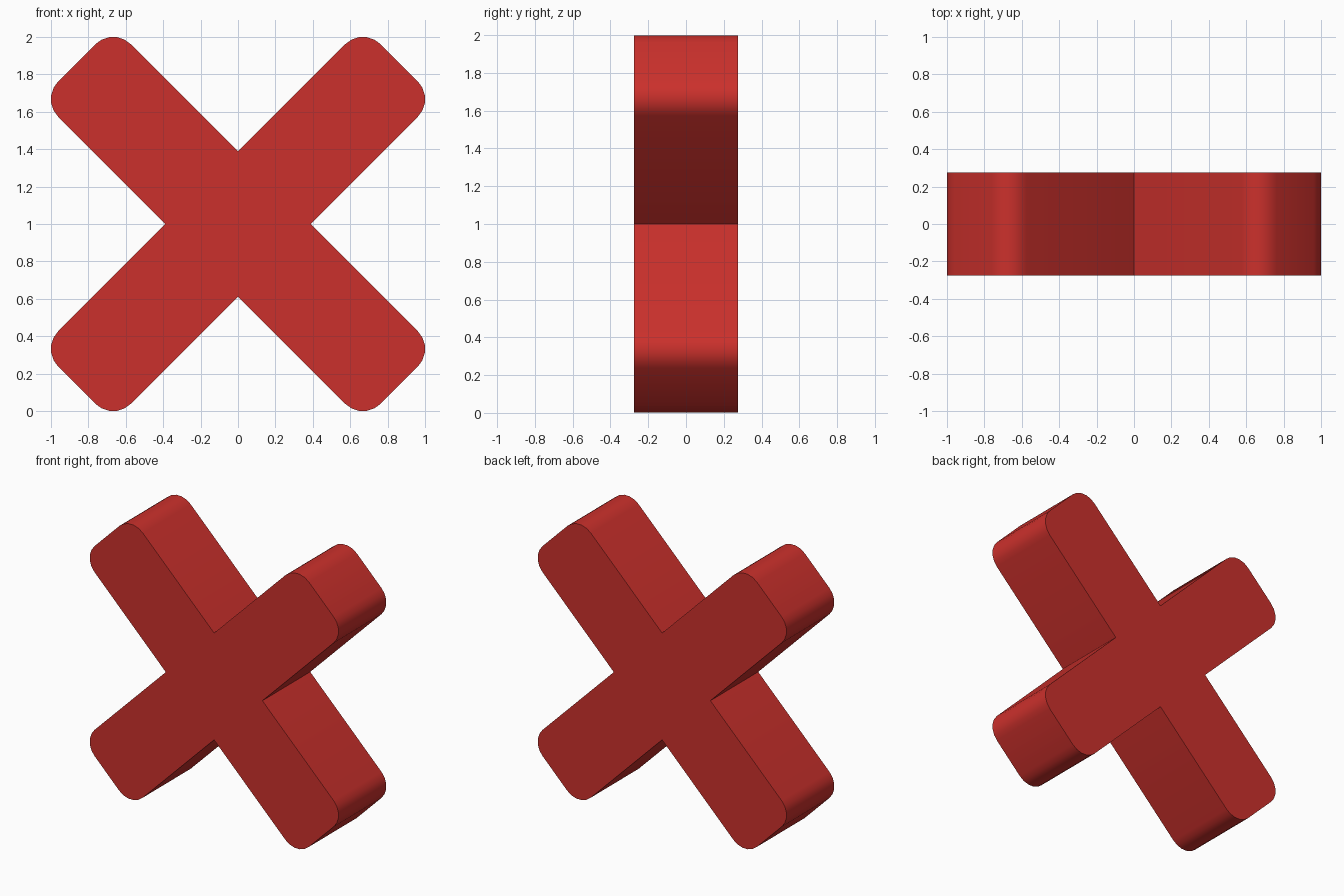
import bpy, bmesh
from math import pi, sin, cos, radians
from mathutils import Vector, Matrix

if "Cube" in bpy.data.objects:
    bpy.data.objects.remove(bpy.data.objects["Cube"])

HALF = 0.2745    # half width of an arm, also half depth
LENGTH = 1.219   # centre to arm tip
R = 0.134        # corner radius at the tips
SEG = 5

# Outline of one arm pointing along +x: two rounded corners, then the inner notch
arm = []
for sy, start in ((-1, -pi / 2), (1, 0)):
    for i in range(SEG + 1):
        a = start + i * pi / 2 / SEG
        arm.append(Vector((LENGTH - R + R * cos(a), sy * (HALF - R) + R * sin(a))))
arm.append(Vector((HALF, HALF)))

# Repeat the arm four times on the diagonals
outline = []
for k in range(4):
    rot = Matrix.Rotation(pi / 4 + k * pi / 2, 2)
    outline += [rot @ p for p in arm]

# Extrude the outline through the depth
bm = bmesh.new()
face = bm.faces.new([bm.verts.new((p.x, -HALF, p.y + 1)) for p in outline])
ext = bmesh.ops.extrude_face_region(bm, geom=[face], use_keep_orig=True)
verts = [g for g in ext["geom"] if isinstance(g, bmesh.types.BMVert)]
bmesh.ops.translate(bm, verts=verts, vec=(0, 2 * HALF, 0))
bmesh.ops.recalc_face_normals(bm, faces=bm.faces)
mesh = bpy.data.meshes.new("diagonal_cross")
bm.to_mesh(mesh)
bm.free()

cross = bpy.data.objects.new("diagonal_cross", mesh)
bpy.context.collection.objects.link(cross)

# Red material
red = bpy.data.materials.new("red")
red.diffuse_color = (0.6, 0.03, 0.025, 1)
red.use_nodes = True
red.node_tree.nodes["Principled BSDF"].inputs["Base Color"].default_value = red.diffuse_color
mesh.materials.append(red)

# Smooth rounded tips, sharp rims
bpy.context.view_layer.objects.active = cross
cross.select_set(True)
bpy.ops.object.shade_smooth_by_angle(angle=radians(30))
